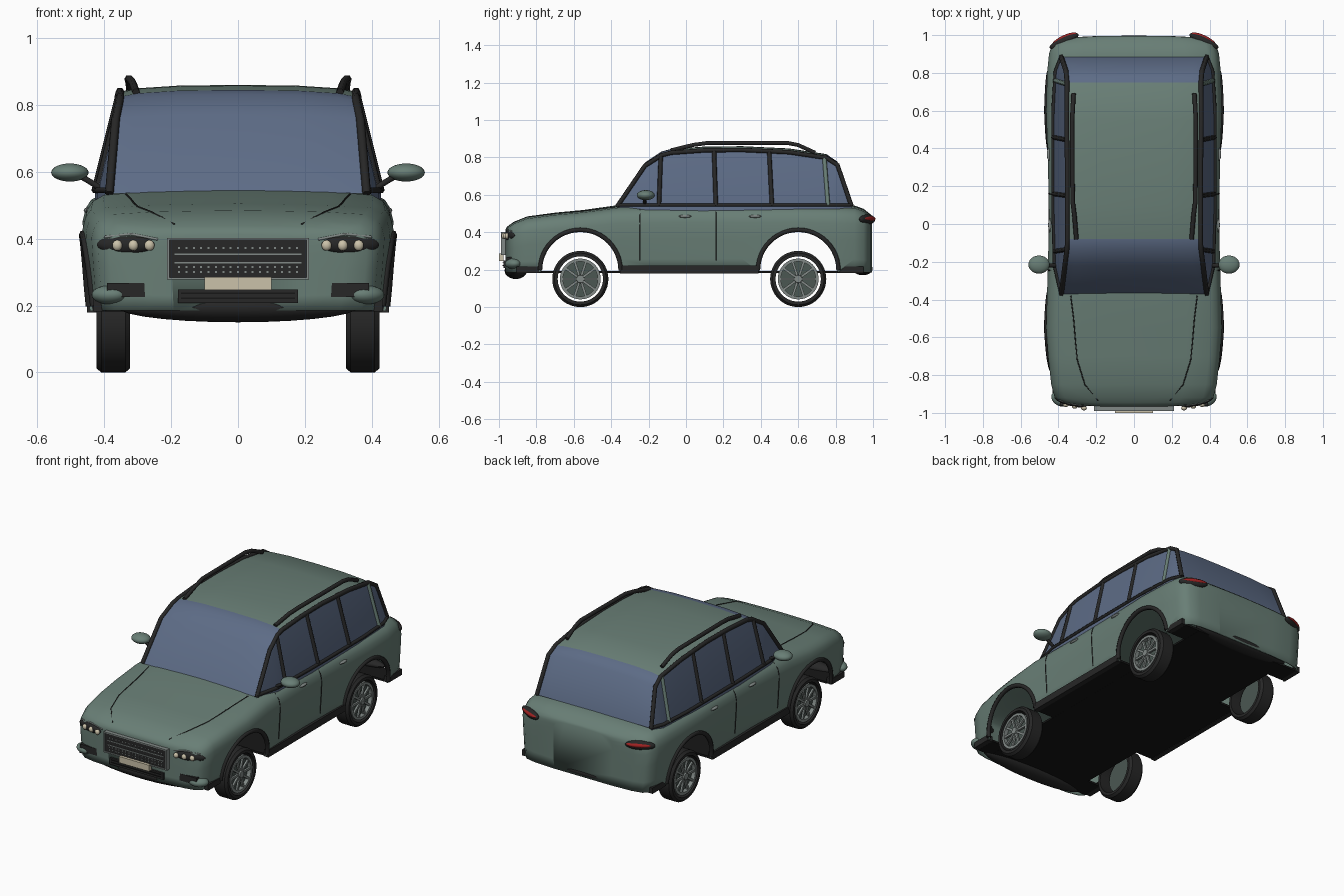
import bpy, bmesh, math
from mathutils import Vector, Matrix
from mathutils.bvhtree import BVHTree

cube = bpy.data.objects.get("Cube")
if cube:
    bpy.data.objects.remove(cube, do_unlink=True)


def material(name, *rgb):
    mat = bpy.data.materials.new(name)
    mat.use_nodes = True
    mat.diffuse_color = (*rgb, 1)
    node = next(n for n in mat.node_tree.nodes if n.type == "BSDF_PRINCIPLED")
    node.inputs["Base Color"].default_value = (*rgb, 1)
    return mat


PAINT = material("sage paint", .14, .21, .18)
GLASS = material("blue glass", .11, .15, .24)
TRIM = material("black trim", .02, .02, .02)
FLOOR = material("underbody black", .008, .008, .008)
RIM = material("rim grey green", .07, .095, .085)
METAL = material("grey metal", .22, .25, .24)
CREAM = material("cream", .6, .54, .4)
RED = material("tail red", .33, .015, .015)


def finish(name, bm, mats, smooth=True):
    bmesh.ops.recalc_face_normals(bm, faces=bm.faces)
    mesh = bpy.data.meshes.new(name)
    bm.to_mesh(mesh)
    bm.free()
    for mat in mats:
        mesh.materials.append(mat)
    if smooth:
        mesh.shade_smooth()
        mesh.set_sharp_from_angle(angle=math.radians(40))
    obj = bpy.data.objects.new(name, mesh)
    bpy.context.collection.objects.link(obj)
    return obj


def add_box(bm, center, size):
    bmesh.ops.create_cube(bm, size=1, matrix=Matrix.Translation(center) @ Matrix.Diagonal((*size, 1)))


def box(name, center, size, mat):
    bm = bmesh.new()
    add_box(bm, center, size)
    return finish(name, bm, [mat], False)


def ellipsoid(name, center, radii, mat, turn=0):
    bm = bmesh.new()
    place = Matrix.Translation(center) @ Matrix.Rotation(turn, 4, "Z") @ Matrix.Diagonal((*radii, 1))
    bmesh.ops.create_uvsphere(bm, u_segments=24, v_segments=14, radius=1, matrix=place)
    return finish(name, bm, [mat])


def tube(name, points, radius, mat):
    curve = bpy.data.curves.new(name, "CURVE")
    curve.dimensions = "3D"
    curve.bevel_depth = radius
    curve.bevel_resolution = 1
    curve.use_fill_caps = True
    spline = curve.splines.new("POLY")
    spline.points.add(len(points) - 1)
    for point, co in zip(spline.points, points):
        point.co = (*co, 1)
    curve.materials.append(mat)
    obj = bpy.data.objects.new(name, curve)
    bpy.context.collection.objects.link(obj)
    return obj


def loft(sections):
    """Skin mirrored half sections running from the side to the centre line."""
    bm = bmesh.new()
    rows = []
    for half in sections:
        full = half + [(-x, y, z) for x, y, z in reversed(half[:-1])]
        rows.append([bm.verts.new(p) for p in full])
    for a, b in zip(rows, rows[1:]):
        for i in range(len(a) - 1):
            bm.faces.new((a[i], a[i + 1], b[i + 1], b[i]))
    return bm, rows


def lookup(table, y):
    for (y0, v0), (y1, v1) in zip(table, table[1:]):
        if y <= y1:
            return v0 + (v1 - v0) * (y - y0) / (y1 - y0)
    return table[-1][1]


# Lower body: stations of y, half width and top height
STATIONS = [(-.965, .2, .41), (-.958, .32, .425), (-.945, .385, .435), (-.92, .42, .452),
            (-.85, .438, .48), (-.7, .455, .5), (-.55, .465, .514), (-.36, .46, .54),
            (0, .45, .545), (.3, .455, .545), (.6, .465, .545), (.8, .46, .542), (.9, .45, .538),
            (.95, .435, .52), (.975, .405, .5), (.988, .34, .49), (.995, .2, .48)]
SHAPE = [(.96, 0), (.975, .2), (.99, .5), (1, .74), (.98, .85), (.945, .92),
         (.87, .975), (.6, 1), (.3, 1.01), (0, 1.015)]
BASE = .185
bm, rows = loft([[(w * fx, y, BASE + (top - BASE) * fz) for fx, fz in SHAPE] for y, w, top in STATIONS])
bm.faces.new(rows[0])
bm.faces.new(rows[-1])
bmesh.ops.recalc_face_normals(bm, faces=bm.faces)
tree = BVHTree.FromBMesh(bm)
body = finish("body_shell", bm, [PAINT])
shell = body.modifiers.new("thickness", "SOLIDIFY")
shell.thickness = .006
shell.offset = -1


def side_x(y, z):
    return tree.ray_cast(Vector((1, y, z)), Vector((-1, 0, 0)))[0].x


def top_z(x, y):
    return tree.ray_cast(Vector((x, y, 1)), Vector((0, 0, -1)))[0].z


# Wheel arch openings
AXLES = {"front": -.565, "rear": .6}
for end, y in AXLES.items():
    bm = bmesh.new()
    place = Matrix.Translation((0, y, .195)) @ Matrix.Rotation(math.pi / 2, 4, "Y")
    bmesh.ops.create_cone(bm, cap_ends=True, segments=48, radius1=.21, radius2=.21, depth=1.2, matrix=place)
    cutter = finish(end + "_arch_cutter", bm, [PAINT], False)
    cutter.hide_render = True
    cutter.display_type = "WIRE"
    cutter.hide_set(True)
    cut = body.modifiers.new(end + " arch", "BOOLEAN")
    cut.object = cutter
    cut.solver = "EXACT"
    cut.use_self = True

# Cabin: roof edge height and belt half width along y
ROOF = [(-.37, .535), (-.22, .755), (-.13, .812), (-.08, .825), (.1, .838), (.3, .84),
        (.55, .828), (.75, .798), (.81, .76), (.885, .54)]
BELT = [(-.37, .385), (-.22, .42), (.1, .428), (.6, .428), (.81, .415), (.885, .385)]


def edge(y):
    z = lookup(ROOF, y)
    return lookup(BELT, y) - .25 * max(z - .54, 0), y, z


def cabin_section(y):
    x, _, z = edge(y)
    belt = lookup(BELT, y)
    rise = .02 * min(1, (z - .5) / .3)
    return [(belt, y, .49), (belt, y, .535), (x, y, z), (x * .85, y, z + rise * .5),
            (x * .5, y, z + rise * .9), (0, y, z + rise)]


bm, rows = loft([cabin_section(y) for y, _ in ROOF])
bmesh.ops.remove_doubles(bm, verts=bm.verts, dist=.0005)
bmesh.ops.recalc_face_normals(bm, faces=bm.faces)
for face in bm.faces:
    y = face.calc_center_median().y
    on_side = abs(face.normal.x) > .7
    face.material_index = int(on_side or y < -.08 or y > .75)
finish("cabin", bm, [PAINT, GLASS])

# Underbody
box("floor_pan", (0, .02, .187), (.62, 1.86, .012), FLOOR)
box("floor_middle", (0, .02, .188), (.87, .74, .013), FLOOR)
box("floor_front", (0, -.845, .188), (.8, .13, .012), FLOOR)
box("floor_rear", (0, .885, .188), (.82, .13, .012), FLOOR)

for s, side in ((1, "left"), (-1, "right")):
    def strip(name, points, radius, mat):
        tube(side + "_" + name, [(s * x, y, z) for x, y, z in points], radius, mat)

    # Window frames and pillars
    strip("roof_edge_trim", [edge(y) for y, _ in ROOF], .013, TRIM)
    strip("belt_trim", [(w, y, .545) for y, w in BELT], .01, TRIM)
    for name, y, lean, mat in (("a_pillar", -.145, .01, TRIM), ("b_pillar", .16, -.01, TRIM),
                               ("c_pillar", .46, -.015, TRIM), ("d_pillar", .76, -.02, PAINT)):
        strip(name, [(lookup(BELT, y), y, .54), edge(y + lean)], .012, mat)

    # Arch trims, sills, door gaps, bonnet gap
    for end, axle in AXLES.items():
        arc = [(axle + .215 * math.cos(a), .198 + .215 * math.sin(a))
               for a in (math.pi * i / 24 for i in range(25))]
        strip(end + "_arch_trim", [(side_x(y, z), y, z) for y, z in arc], .013, TRIM)
    box(side + "_sill", (s * .437, .018, .2), (.03, .74, .042), TRIM)
    box(side + "_front_sill", (s * .415, -.845, .2), (.035, .12, .035), TRIM)
    box(side + "_rear_sill", (s * .425, .885, .2), (.03, .13, .035), TRIM)
    for name, y in (("front_door_gap", -.245), ("rear_door_gap", .16)):
        strip(name, [(side_x(y, z / 100), y, z / 100) for z in range(25, 53, 3)], .003, TRIM)
    gap = [(.335, -.38), (.32, -.5), (.31, -.62), (.3, -.72), (.26, -.85), (.19, -.935)]
    strip("bonnet_gap", [(x, y, top_z(x, y)) for x, y in gap], .003, TRIM)

    # Door handles and mirrors
    for name, y in (("front_handle", -.005), ("rear_handle", .37)):
        ellipsoid(side + "_" + name, (s * side_x(y, .485), y, .485), (.012, .034, .008), METAL)
    ellipsoid(side + "_mirror", (s * .503, -.215, .598), (.056, .048, .027), PAINT)
    strip("mirror_stalk", [(.41, -.22, .55), (.45, -.22, .575), (.48, -.22, .592)], .01, TRIM)

    # Roof rails
    rail = [(.305, -.08, .838), (.315, .04, .867), (.325, .12, .878), (.328, .54, .878),
            (.325, .6, .866), (.32, .69, .825)]
    strip("roof_rail", rail, .012, TRIM)

    # Headlights, fog lights and tail lights
    ellipsoid(side + "_headlight", (s * .335, -.938, .382), (.09, .025, .03), TRIM, s * .25)
    for i in range(3):
        x = .265 + i * .048
        ellipsoid(f"{side}_lamp_{i + 1}", (s * x, -.975 + i * .009, .38), (.015, .012, .016), CREAM)
    strip("headlight_brow", [(.24, -.96, .398), (.32, -.955, .414), (.4, -.932, .405)], .004, METAL)
    box(side + "_fog_recess", (s * .335, -.94, .247), (.115, .04, .042), TRIM)
    ellipsoid(side + "_bumper_corner", (s * .385, -.925, .232), (.055, .04, .028), PAINT, s * .4)
    ellipsoid(side + "_tail_housing", (s * .37, .968, .468), (.085, .025, .027), TRIM, -s * .45)
    ellipsoid(side + "_tail_lens", (s * .368, .975, .472), (.075, .024, .015), RED, -s * .45)

# Grille with slats and studs
box("grille_panel", (0, -.97, .34), (.41, .026, .115), TRIM)
bm = bmesh.new()
for dz in (-.059, .059):
    add_box(bm, (0, -.974, .34 + dz), (.425, .03, .007))
for dx in (-.209, .209):
    add_box(bm, (dx, -.974, .34), (.007, .03, .12))
for dz in (-.012, .014):
    add_box(bm, (0, -.982, .34 + dz), (.38, .008, .005))
for dz in (-.04, -.024, .032):
    for i in range(-8, 9):
        add_box(bm, (i * .022, -.983, .34 + dz), (.006, .006, .006))
finish("grille_frame", bm, [METAL], False)
box("number_plate", (0, -.988, .266), (.2, .024, .038), CREAM)

# Bumper skirts and lower intake
ellipsoid("front_skirt", (0, -.91, .195), (.36, .06, .045), TRIM)
box("lower_intake", (0, -.962, .228), (.36, .03, .04), TRIM)
for i in range(2):
    box(f"intake_slat_{i + 1}", (0, -.978, .222 + i * .015), (.34, .006, .004), FLOOR)
ellipsoid("rear_skirt", (0, .945, .205), (.33, .053, .035), TRIM)


# Wheels
def lathe(profile, segments=48):
    bm = bmesh.new()
    rings = []
    for i in range(segments):
        a = math.tau * i / segments
        rings.append([bm.verts.new((x, r * math.cos(a), r * math.sin(a))) for r, x in profile])
    for i, ring in enumerate(rings):
        after = rings[(i + 1) % segments]
        for j in range(len(profile)):
            k = (j + 1) % len(profile)
            bm.faces.new((ring[j], ring[k], after[k], after[j]))
    return bm


tyre = lathe([(.121, -.05), (.138, -.05), (.15, -.036), (.15, .036), (.138, .05), (.121, .05)])
rim = lathe([(.093, .02), (.109, .02), (.109, .046), (.093, .046)])
disc = lathe([(.001, .0), (.1, .0), (.1, .022), (.001, .022)])
spokes = lathe([(.001, .02), (.024, .02), (.02, .05), (.001, .05)], 20)
for i in range(10):
    a = math.tau * i / 10
    before = set(spokes.verts)
    add_box(spokes, (.036, .06, 0), (.012, .085, .013))
    new = [v for v in spokes.verts if v not in before]
    bmesh.ops.rotate(spokes, verts=new, cent=(0, 0, 0), matrix=Matrix.Rotation(a, 3, "X"))
parts = [finish("tyre", tyre, [TRIM]), finish("rim", rim, [METAL]),
         finish("brake_disc", disc, [RIM]), finish("spokes", spokes, [METAL])]
for end, y in AXLES.items():
    for s, side in ((1, "left"), (-1, "right")):
        for part in parts:
            wheel = bpy.data.objects.new(f"{end}_{side}_{part.name}", part.data)
            wheel.location = (s * .373, y, .15)
            wheel.rotation_euler.z = 0 if s > 0 else math.pi
            bpy.context.collection.objects.link(wheel)
for part in parts:
    bpy.data.objects.remove(part)
